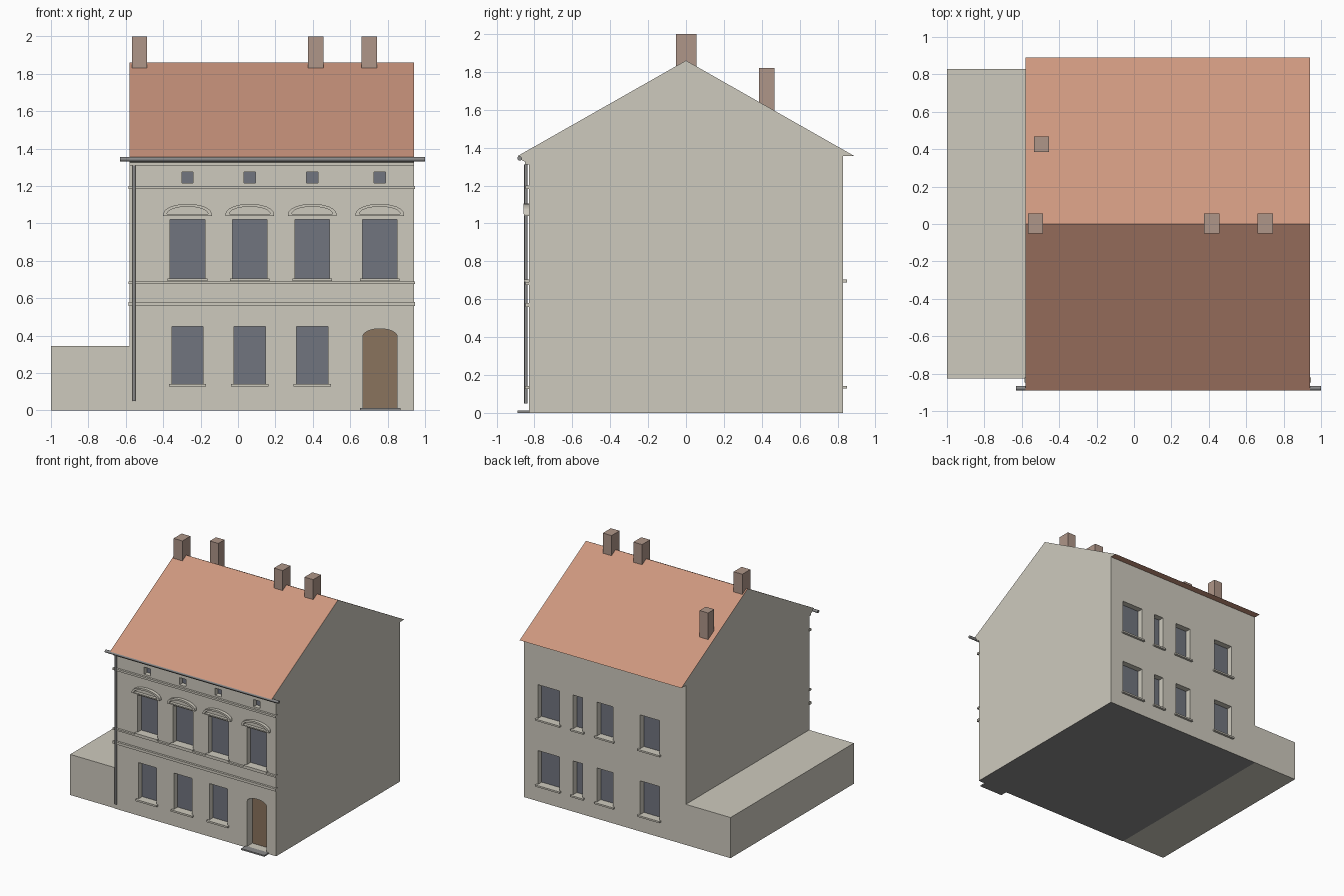
import bpy, bmesh, math
from mathutils import Vector

if "Cube" in bpy.data.objects:
    bpy.data.objects.remove(bpy.data.objects["Cube"])


def material(name, r, g, b):
    lin = [((c / 255 + 0.055) / 1.055) ** 2.4 for c in (r, g, b)]
    m = bpy.data.materials.new(name)
    m.diffuse_color = (*lin, 1)
    m.use_nodes = True
    m.node_tree.nodes["Principled BSDF"].inputs["Base Color"].default_value = m.diffuse_color
    return m


PLASTER = material("cream plaster", 206, 202, 190)
TILE = material("terracotta tile", 206, 151, 127)
GLASS = material("grey blue glass", 113, 117, 127)
WOOD = material("brown wood", 138, 115, 93)
BRICK = material("chimney brick", 175, 150, 137)
METAL = material("grey metal", 138, 138, 138)


def finish(name, bm, *mats):
    bmesh.ops.recalc_face_normals(bm, faces=bm.faces)
    me = bpy.data.meshes.new(name)
    bm.to_mesh(me)
    bm.free()
    for m in mats:
        me.materials.append(m)
    ob = bpy.data.objects.new(name, me)
    bpy.context.collection.objects.link(ob)
    return ob


def add_prism(bm, pts, axis, a, b):
    """Extrude a profile along x (pts are y, z) or y (pts are x, z)."""
    def place(p, t):
        return (t, p[0], p[1]) if axis == 'x' else (p[0], t, p[1])
    lo = [bm.verts.new(place(p, a)) for p in pts]
    hi = [bm.verts.new(place(p, b)) for p in pts]
    bm.faces.new(lo)
    bm.faces.new(hi[::-1])
    for i in range(len(pts)):
        j = (i + 1) % len(pts)
        bm.faces.new((lo[j], lo[i], hi[i], hi[j]))


def prism(name, pts, axis, a, b, *mats):
    bm = bmesh.new()
    add_prism(bm, pts, axis, a, b)
    return finish(name, bm, *mats)


def rect(x0, x1, z0, z1):
    return [(x0, z0), (x1, z0), (x1, z1), (x0, z1)]


def box(name, x0, x1, y0, y1, z0, z1, mat):
    return prism(name, rect(x0, x1, z0, z1), 'y', y0, y1, mat)


def arc(cx, half, z, rise, n=12):
    """Points of a flat arch from right to left."""
    return [(cx + half * math.cos(math.pi * i / n),
             z + rise * math.sin(math.pi * i / n)) for i in range(n + 1)]


def tube(name, a, b, radius, mat):
    a, b = Vector(a), Vector(b)
    bm = bmesh.new()
    bmesh.ops.create_cone(bm, cap_ends=True, segments=12, radius1=radius,
                          radius2=radius, depth=(b - a).length)
    q = (b - a).to_track_quat('Z', 'Y')
    for v in bm.verts:
        v.co = q @ v.co + (a + b) / 2
    ob = finish(name, bm, mat)
    for f in ob.data.polygons:
        f.use_smooth = len(f.vertices) == 4
    return ob


X0, X1, Y, EAVE = -0.58, 0.94, 0.83, 1.355
UPPER = (-0.27, 0.063, 0.397, 0.758)
LOWER = UPPER[:3]
BACK = ((0.61, 0.81), (0.39, 0.48), (0.105, 0.255), (-0.33, -0.15))

# Openings cut into the walls
cut = bmesh.new()
for x in UPPER:
    add_prism(cut, rect(x - 0.093, x + 0.093, 0.70, 1.022), 'y', -0.9, -Y + 0.05)
    add_prism(cut, rect(x - 0.03, x + 0.03, 1.215, 1.275), 'y', -0.9, -Y + 0.04)
for x in LOWER:
    add_prism(cut, rect(x - 0.084, x + 0.084, 0.14, 0.45), 'y', -0.9, -Y + 0.05)
for x0, x1 in BACK:
    for z in (0.14, 0.70):
        add_prism(cut, rect(x0, x1, z, z + 0.29), 'y', Y - 0.05, 0.9)
add_prism(cut, [(0.667, 0.012), (0.851, 0.012)] + arc(0.759, 0.092, 0.395, 0.042),
          'y', -0.9, -Y + 0.07)
cutter = finish("opening_cutter", cut)
cutter.hide_render = True

# House walls
walls = box("house_walls", X0, X1, -Y, Y, 0, EAVE, PLASTER)
for m in (GLASS, WOOD, METAL):
    walls.data.materials.append(m)
mod = walls.modifiers.new("openings", 'BOOLEAN')
mod.operation, mod.solver, mod.object = 'DIFFERENCE', 'EXACT', cutter
bpy.context.view_layer.objects.active = walls
bpy.ops.object.modifier_apply(modifier=mod.name)
bpy.data.objects.remove(cutter)
for f in walls.data.polygons:
    c, n = f.center, f.normal
    f.material_index = 0
    if abs(n.y) > 0.9 and abs(c.y) < Y - 0.02:      # panes and door leaf
        f.material_index = 2 if (c.y < 0 and c.x > 0.6 and c.z < 0.5) else 1
    elif n.z < -0.9 and c.z < 0.005:                # underside
        f.material_index = 3

# Gable roof with plastered ends
roof = prism("roof", [(-0.89, EAVE), (0.89, EAVE), (0, 1.86)], 'x', X0, X1, TILE, PLASTER)
for f in roof.data.polygons:
    f.material_index = 1 if abs(f.normal.x) > 0.9 else 0

# Side annex
box("annex", -1, X0, -Y + 0.005, Y, 0, 0.345, PLASTER)

# Chimneys
for x in (-0.527, 0.415, 0.702):
    box("ridge_chimney", x - 0.041, x + 0.041, -0.052, 0.055, 1.78, 2.0, BRICK)
box("rear_chimney", -0.535, -0.455, 0.385, 0.468, 1.55, 1.82, BRICK)

# Cornice, string courses, gutter and downpipe
prism("cornice", [(-Y, 1.31), (-0.85, 1.31), (-0.85, 1.325), (-0.885, 1.345),
                  (-0.885, EAVE), (-Y, EAVE)], 'x', X0, X1, PLASTER)
for z0, z1 in ((0.558, 0.580), (0.676, 0.690), (1.183, 1.200)):
    box("string_course", X0 - 0.005, X1 + 0.005, -Y - 0.018, -Y + 0.01, z0, z1, PLASTER)
tube("gutter", (-0.63, -0.878, 1.343), (1.0, -0.878, 1.343), 0.012, METAL)
tube("downpipe", (-0.556, -0.845, 0.05), (-0.556, -0.845, 1.31), 0.009, METAL)

# Sills and arched window hoods
for x in UPPER:
    box("upper_sill", x - 0.106, x + 0.106, -Y - 0.025, -Y + 0.05, 0.692, 0.705, PLASTER)
    box("hood_ledge", x - 0.13, x + 0.13, -Y - 0.025, -Y + 0.01, 1.040, 1.050, PLASTER)
    prism("hood_arch", arc(x, 0.13, 1.05, 0.055) + arc(x, 0.11, 1.05, 0.04)[::-1],
          'y', -Y - 0.028, -Y + 0.01, PLASTER)
for x in LOWER:
    box("lower_sill", x - 0.1, x + 0.1, -Y - 0.02, -Y + 0.05, 0.127, 0.142, PLASTER)
for x0, x1 in BACK:
    for z in (0.14, 0.70):
        box("back_sill", x0 - 0.015, x1 + 0.015, Y - 0.05, Y + 0.02, z - 0.011, z + 0.003, PLASTER)

# Doorstep
box("doorstep", 0.652, 0.87, -0.89, -0.765, 0, 0.012, METAL)
